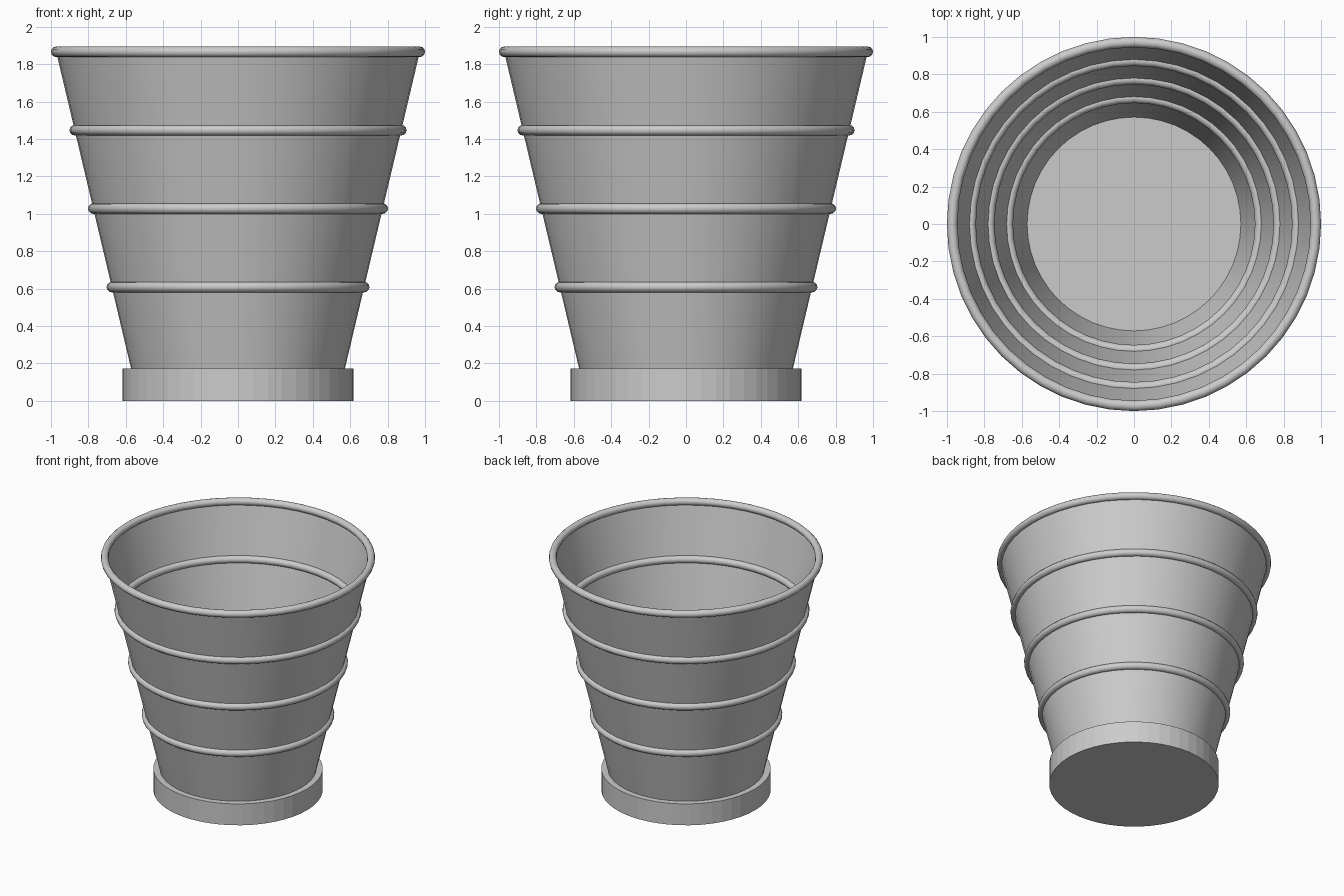
import bpy, bmesh, math

if "Cube" in bpy.data.objects:
    bpy.data.objects.remove(bpy.data.objects["Cube"])

SEG = 48
metal = bpy.data.materials.new("light grey")
metal.diffuse_color = (0.6, 0.6, 0.6, 1)
metal.use_nodes = True
metal.node_tree.nodes["Principled BSDF"].inputs["Base Color"].default_value = metal.diffuse_color


def wall_radius(z):
    return 0.571 + (z - 0.17) * 0.2366


def finish(obj, name, smooth):
    obj.name = name
    obj.data.materials.append(metal)
    if smooth:
        bpy.ops.object.shade_smooth_by_angle(angle=math.radians(40))


# Solid round base, its top doubles as the floor of the cup
bpy.ops.mesh.primitive_cylinder_add(vertices=SEG, radius=0.618, depth=0.172,
                                    location=(0, 0, 0.086))
finish(bpy.context.object, "base", False)

# Tapered thin wall, open at both ends
z0, z1 = 0.17, 1.866
bpy.ops.mesh.primitive_cone_add(vertices=SEG, radius1=wall_radius(z0), radius2=wall_radius(z1),
                                depth=z1 - z0, end_fill_type='NOTHING',
                                location=(0, 0, (z0 + z1) / 2))
finish(bpy.context.object, "wall", True)

# Round beads and rim
for name, z in (("lower_bead", 0.608), ("middle_bead", 1.028),
                ("upper_bead", 1.447), ("rim", 1.866)):
    bpy.ops.mesh.primitive_torus_add(major_segments=SEG, minor_segments=12,
                                     major_radius=wall_radius(z), minor_radius=0.028,
                                     location=(0, 0, z))
    finish(bpy.context.object, name, True)
